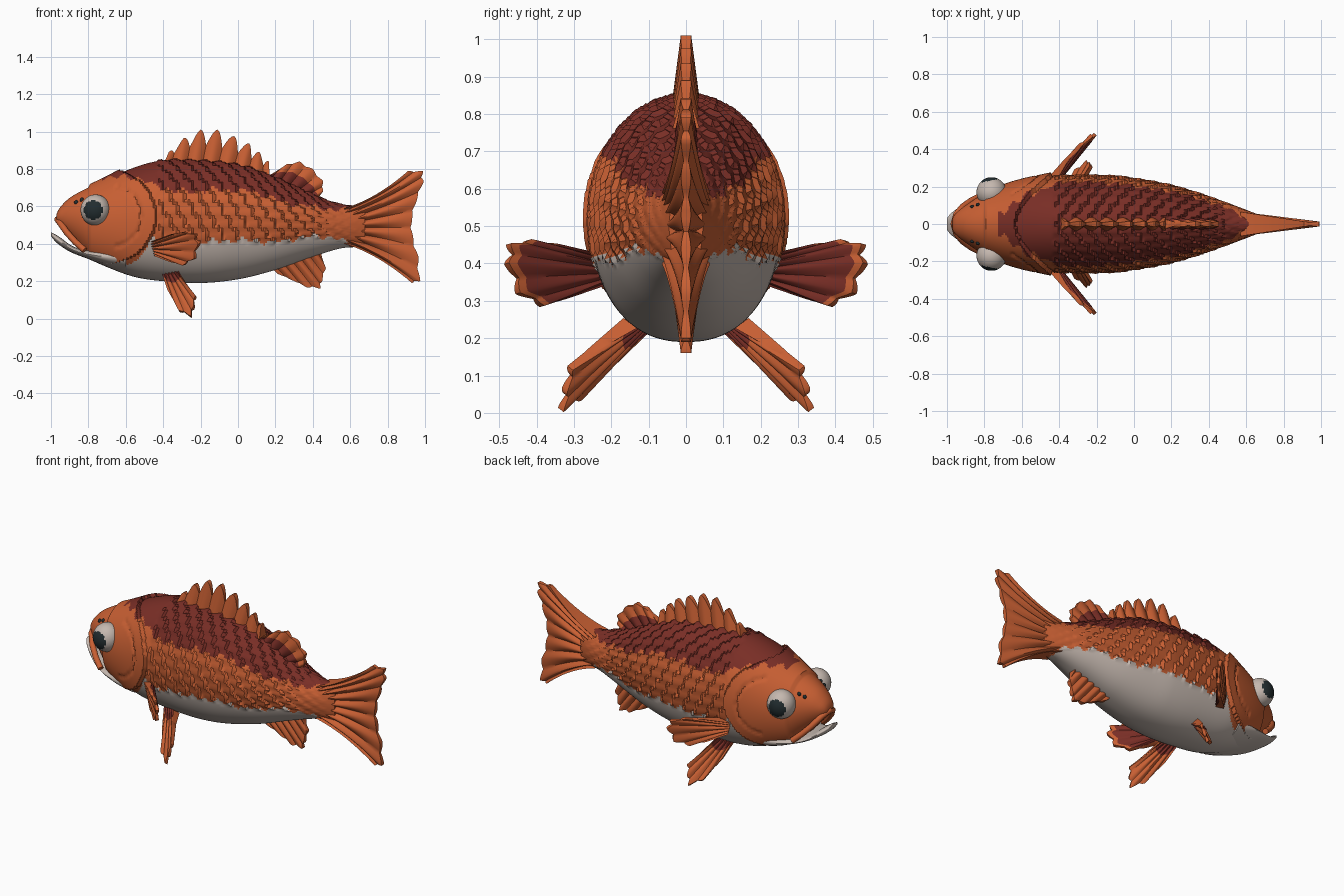
import bpy, bmesh, math
from mathutils import Vector

if "Cube" in bpy.data.objects:
    bpy.data.objects.remove(bpy.data.objects["Cube"])


def material(name, rgb):
    m = bpy.data.materials.new(name)
    m.diffuse_color = (*rgb, 1)
    m.use_nodes = True
    m.node_tree.nodes["Principled BSDF"].inputs["Base Color"].default_value = m.diffuse_color
    return m


ORANGE, RED, WHITE, DARK = range(4)
MATS = [material("orange", (0.58, 0.115, 0.033)), material("dark red", (0.19, 0.027, 0.019)),
        material("off white", (0.56, 0.48, 0.43)), material("pupil black", (0.016, 0.026, 0.029))]


def curve(pts):
    """Smooth interpolation through (x, value) pairs."""
    def slope(i):
        a, b = pts[max(i - 1, 0)], pts[min(i + 1, len(pts) - 1)]
        return (b[1] - a[1]) / (b[0] - a[0])

    def f(x):
        x = min(max(x, pts[0][0]), pts[-1][0])
        i = 0
        while i < len(pts) - 2 and x > pts[i + 1][0]:
            i += 1
        (x0, y0), (x1, y1) = pts[i], pts[i + 1]
        h = x1 - x0
        t = (x - x0) / h
        return ((2*t**3 - 3*t*t + 1) * y0 + (t**3 - 2*t*t + t) * h * slope(i)
                + (3*t*t - 2*t**3) * y1 + (t**3 - t*t) * h * slope(i + 1))
    return f


def make(name, bm, rule):
    """Turn a bmesh into an object; rule(face) gives the material index."""
    bmesh.ops.recalc_face_normals(bm, faces=bm.faces[:])
    for f in bm.faces:
        f.material_index = rule(f)
    me = bpy.data.meshes.new(name)
    bm.to_mesh(me)
    bm.free()
    for m in MATS:
        me.materials.append(m)
    ob = bpy.data.objects.new(name, me)
    bpy.context.collection.objects.link(ob)
    return ob


def loft(name, rings, rule):
    bm = bmesh.new()
    vs = [[bm.verts.new(p) for p in r] for r in rings]
    n = len(vs[0])
    for a, b in zip(vs, vs[1:]):
        for i in range(n):
            bm.faces.new((a[i], a[(i + 1) % n], b[(i + 1) % n], b[i]))
    bm.faces.new(vs[0])
    bm.faces.new(vs[-1])
    return make(name, bm, rule)


# ---- Body: profile curves, gill cover step, overlapping scales ----
top = curve([(-.97, .56), (-.955, .59), (-.9, .645), (-.8, .70), (-.6, .79), (-.45, .838), (-.3, .85), (0, .825),
             (.2, .755), (.4, .665), (.5, .625), (.6, .605), (.68, .61)])
bottom = curve([(-.97, .52), (-.955, .495), (-.9, .435), (-.84, .37), (-.8, .325), (-.7, .275), (-.55, .222),
                (-.4, .2), (-.2, .19), (0, .21), (.2, .26), (.4, .33), (.55, .375), (.68, .385)])
width = curve([(-.97, .03), (-.955, .055), (-.9, .1), (-.8, .165), (-.7, .212), (-.6, .24), (-.5, .252), (-.3, .258),
               (-.1, .255), (0, .242), (.2, .205), (.4, .145), (.6, .075), (.68, .045)])
belly_line = curve([(-.97, .3), (-.85, .34), (-.7, .31), (-.58, .29), (-.5, .36), (-.46, .44), (-.42, .40), (0, .42),
                    (.2, .41), (.4, .44), (.55, .42), (.62, .38), (.68, .36)])
back_line = curve([(-.75, .755), (-.65, .755), (-.55, .757), (-.45, .71), (-.3, .68), (-.1, .69), (.1, .67),
                   (.25, .62), (.4, .6), (.55, .58), (.68, .63)])


def body_point(x, a, detail=True):
    zt, zb, w = top(x), bottom(x), width(x)
    s, c = math.sin(a), math.cos(a)
    k = 1 if c > 0 else 0.86                      # fuller belly
    y = w * math.copysign(abs(s) ** k, s)
    hz = (zt - zb) / 2
    z = (zt + zb) / 2 + hz * c
    off = 0
    if detail:
        d = math.hypot(x + .675, z - .545)
        if d < .235 and x > -.8:                  # cheek and gill cover
            off = .022 * (d / .235) ** 2 - (.007 if .15 < d < .165 and x > -.66 else 0)
        elif x > -.43 and z > belly_line(x) - .01:
            v = abs(a) / math.tau * 30
            q = v % 1 - .5
            u = x / .08 + .5 * (int(v) % 2) + 1.3 * q * q
            off = .015 * (u % 1 - .4) * min(1, max(0, (.66 - x) / .3))
    return Vector((x, y + off * s, z + off * c))


def body_colour(f):
    x, y, z = f.calc_center_median()
    j = .01 * math.sin(x * 80) + .006 * math.sin(x * 37)
    if z < belly_line(x) + j * (x > -.42):
        return WHITE
    return RED if x > -.73 and z > back_line(x) + j else ORANGE


SEG, RINGS = 120, 176
loft("body", [[body_point(-.97 + 1.65 * i / RINGS, math.tau * (j - SEG / 2) / SEG) for j in range(SEG)]
              for i in range(RINGS + 1)], body_colour)

# ---- Lower jaw and upper lip ----
jaw_top = curve([(-1, .462), (-.96, .44), (-.88, .385), (-.8, .37), (-.6, .4)])
jaw_bot = curve([(-1, .44), (-.97, .405), (-.9, .358), (-.8, .318), (-.7, .277), (-.6, .25)])
jaw_w = curve([(-1, .03), (-.98, .057), (-.9, .11), (-.8, .155), (-.7, .18), (-.6, .19)])
jaw = []
for i in range(31):
    x = -1 + .4 * i / 30
    zt, zb = jaw_top(x), jaw_bot(x)
    jaw.append([(x, jaw_w(x) * math.sin(a), (zt + zb) / 2 + (zt - zb) / 2 * math.cos(a))
                for a in (math.tau * k / 32 for k in range(32))])
loft("lower_jaw", jaw, lambda f: WHITE)

half = [(-.82, .15, .365), (-.87, .125, .41), (-.915, .093, .46), (-.95, .052, .51)]
path = half + [(-.965, 0, .53)] + [(x, -y, z) for x, y, z in reversed(half)]
lip = []
for i, p in enumerate(path):
    t = (Vector(path[min(i + 1, 8)]) - Vector(path[max(i - 1, 0)])).normalized()
    side = t.cross(Vector((.7, 0, .7))).normalized()
    up = side.cross(t)
    lip.append([Vector(p) + .017 * (side * math.cos(a) + up * math.sin(a))
                for a in (math.tau * k / 12 for k in range(12))])
loft("upper_lip", lip, lambda f: ORANGE)


# ---- Eyes and nostrils ----
def ball(name, centre, scale, rule):
    bm = bmesh.new()
    bmesh.ops.create_uvsphere(bm, u_segments=48, v_segments=32, radius=1)
    bmesh.ops.scale(bm, vec=scale, verts=bm.verts)
    bmesh.ops.translate(bm, vec=centre, verts=bm.verts)
    return make(name, bm, rule)


for sy, side in ((-1, "right"), (1, "left")):
    c = Vector((-.762, sy * .17, .58))
    gaze = Vector((-.2, sy, 0)).normalized()
    ball(side + "_eye", c, (.08, .08, .083),
         lambda f: DARK if (f.calc_center_median() - c).normalized().dot(gaze) > .77 else WHITE)
    for x, a in ((-.865, .85), (-.835, .8)):
        ball(side + "_nostril", body_point(x, sy * a, False), (.011, .009, .012), lambda f: DARK)


# ---- Fins: ribbed fans between a base line and a tip line ----
def fin(name, base, tips, rays, thick, notch=.06, sy=1, rule=lambda side, v: ORANGE, bend=0):
    nu, nv = rays * 8, 12
    b0, b1 = Vector(base[0]), Vector(base[1])
    tips = [Vector(t) for t in tips]
    normal = (tips[len(tips) // 2] - (b0 + b1) / 2).cross(b1 - b0).normalized()
    bm = bmesh.new()
    grids = []
    for s in (1, -1):
        g = []
        for i in range(nu + 1):
            u = i / nu
            k = min(int(u * (len(tips) - 1)), len(tips) - 2)
            tip = tips[k].lerp(tips[k + 1], u * (len(tips) - 1) - k)
            b = b0.lerp(b1, u)
            rib = abs(math.cos(math.pi * rays * u))       # 1 on a ray, 0 between rays
            row = []
            for j in range(nv + 1):
                v = j / nv
                p = b.lerp(tip, v * (1 - notch * (1 - rib)))
                p.z += bend * (u - .5) * -4 * v * (1 - v)  # concave outer edges
                t = (thick[0] * (1 - v) + thick[1] * v) * (.5 + .5 * rib)
                p += normal * s * t
                row.append(bm.verts.new((p.x, p.y * sy, p.z)))
            g.append(row)
        grids.append(g)
    colour = {}
    for g, s in zip(grids, (1, -1)):
        for i in range(nu):
            for j in range(nv):
                f = bm.faces.new((g[i][j], g[i+1][j], g[i+1][j+1], g[i][j+1]))
                f.material_index = rule(s, (j + .5) / nv)
    a, b = grids
    rim = ([(i, 0) for i in range(nu)] + [(nu, j) for j in range(nv)]
           + [(i, nv) for i in range(nu, 0, -1)] + [(0, j) for j in range(nv, 0, -1)])
    for (i, j), (k, l) in zip(rim, rim[1:] + rim[:1]):
        bm.faces.new((a[i][j], a[k][l], b[k][l], b[i][j]))
    return make(name, bm, lambda f: f.material_index)


def flat(pts):
    return [(x, 0, z) for x, z in pts]


fin("spiny_dorsal_fin", flat([(-.4, .82), (.17, .74)]),
    flat([(-.37, .89), (-.29, .965), (-.2, 1.01), (-.11, 1.01), (-.02, .975), (.06, .935), (.115, .89), (.165, .84)]),
    7, (.042, .014), notch=.38)
fin("soft_dorsal_fin", flat([(.14, .75), (.43, .62)]),
    flat([(.2, .785), (.26, .825), (.33, .84), (.4, .8), (.455, .735), (.455, .68), (.43, .645)]),
    6, (.035, .014), rule=lambda s, v: RED if v < .55 else ORANGE)
fin("tail_fin", flat([(.57, .40), (.57, .59)]),
    flat([(.93, .19), (.975, .2), (.965, .33), (.935, .44), (.93, .53), (.955, .63), (.993, .73), (.99, .79), (.91, .79)]),
    8, (.065, .013), notch=.03, bend=.05)
fin("anal_fin", flat([(.16, .29), (.44, .37)]),
    flat([(.21, .24), (.3, .2), (.37, .165), (.44, .16), (.45, .2), (.47, .27), (.45, .325)]), 6, (.035, .014))
for sy, side in ((-1, "right"), (1, "left")):
    # Inner face of the pectoral fin is dark red with an orange rim
    fin(side + "_pectoral_fin", [(-.45, .22, .415), (-.43, .22, .34)],
        [(-.36, .345, .45), (-.29, .42, .463), (-.225, .475, .452), (-.207, .48, .40), (-.23, .45, .32),
         (-.29, .385, .285), (-.36, .32, .305)], 6, (.026, .01), sy=sy,
        rule=lambda s, v: RED if s == -1 and v < .88 else ORANGE)
    fin(side + "_pelvic_fin", [(-.40, .11, .235), (-.31, .15, .24)],
        [(-.375, .18, .15), (-.315, .285, .04), (-.25, .335, .008), (-.235, .325, .06), (-.225, .31, .12),
         (-.265, .25, .17)], 5, (.024, .01), sy=sy, rule=lambda s, v: RED if v < .25 else ORANGE)

# ---- Smooth shading ----
bpy.ops.object.select_all(action='SELECT')
bpy.context.view_layer.objects.active = bpy.data.objects["body"]
bpy.ops.object.shade_smooth_by_angle(angle=math.radians(40))
